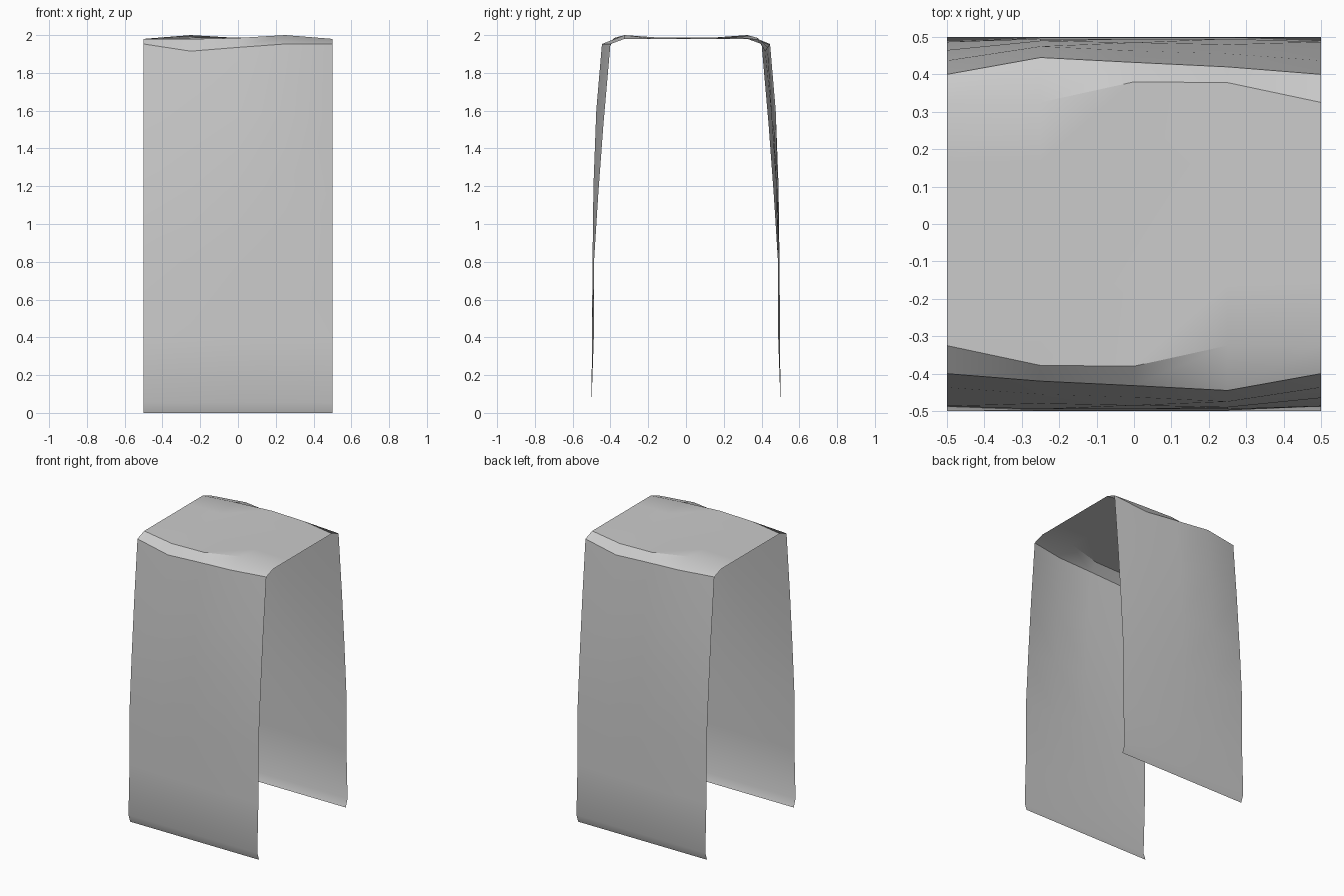
import bpy, bmesh

if "Cube" in bpy.data.objects:
    bpy.data.objects.remove(bpy.data.objects["Cube"])

# Half of each lengthwise strip (back side), from the hem up to the flat top: (y, z)
columns = [-0.5, -0.25, 0.0, 0.25, 0.5]
end_low = [(0.48, 0), (0.5, 0.055), (0.488, 0.4), (0.487, 0.8), (0.465, 1.15), (0.437, 1.53)]
end = end_low + [(0.40, 1.953), (0.325, 1.98), (0.16, 1.98)]
low = [(0.48, 0), (0.5, 0.055), (0.498, 0.4), (0.495, 0.8)]
bulge = low + [(0.49, 1.2), (0.475, 1.6), (0.445, 1.953), (0.325, 2.0), (0.16, 1.988)]
middle = low + [(0.485, 1.2), (0.463, 1.58), (0.432, 1.935), (0.38, 1.985), (0.16, 1.988)]
dip = low + [(0.48, 1.2), (0.455, 1.57), (0.42, 1.915), (0.378, 1.979), (0.16, 1.986)]
back = [end, bulge, middle, dip, end]

# Draped sheet: the front is the back turned half a circle about z
bm = bmesh.new()
strips = []
for i, x in enumerate(columns):
    front = [(-y, z) for y, z in back[-1 - i]]
    path = front + back[i][::-1]
    strips.append([bm.verts.new((x, y, z)) for y, z in path])
for a, b in zip(strips, strips[1:]):
    for j in range(len(a) - 1):
        bm.faces.new((a[j], b[j], b[j + 1], a[j + 1]))

mesh = bpy.data.meshes.new("draped_cloth")
bm.to_mesh(mesh)
bm.free()
cloth = bpy.data.objects.new("draped_cloth", mesh)
bpy.context.collection.objects.link(cloth)

# Soft shading with crisp folds
bpy.context.view_layer.objects.active = cloth
cloth.select_set(True)
bpy.ops.object.shade_smooth_by_angle(angle=0.4)
